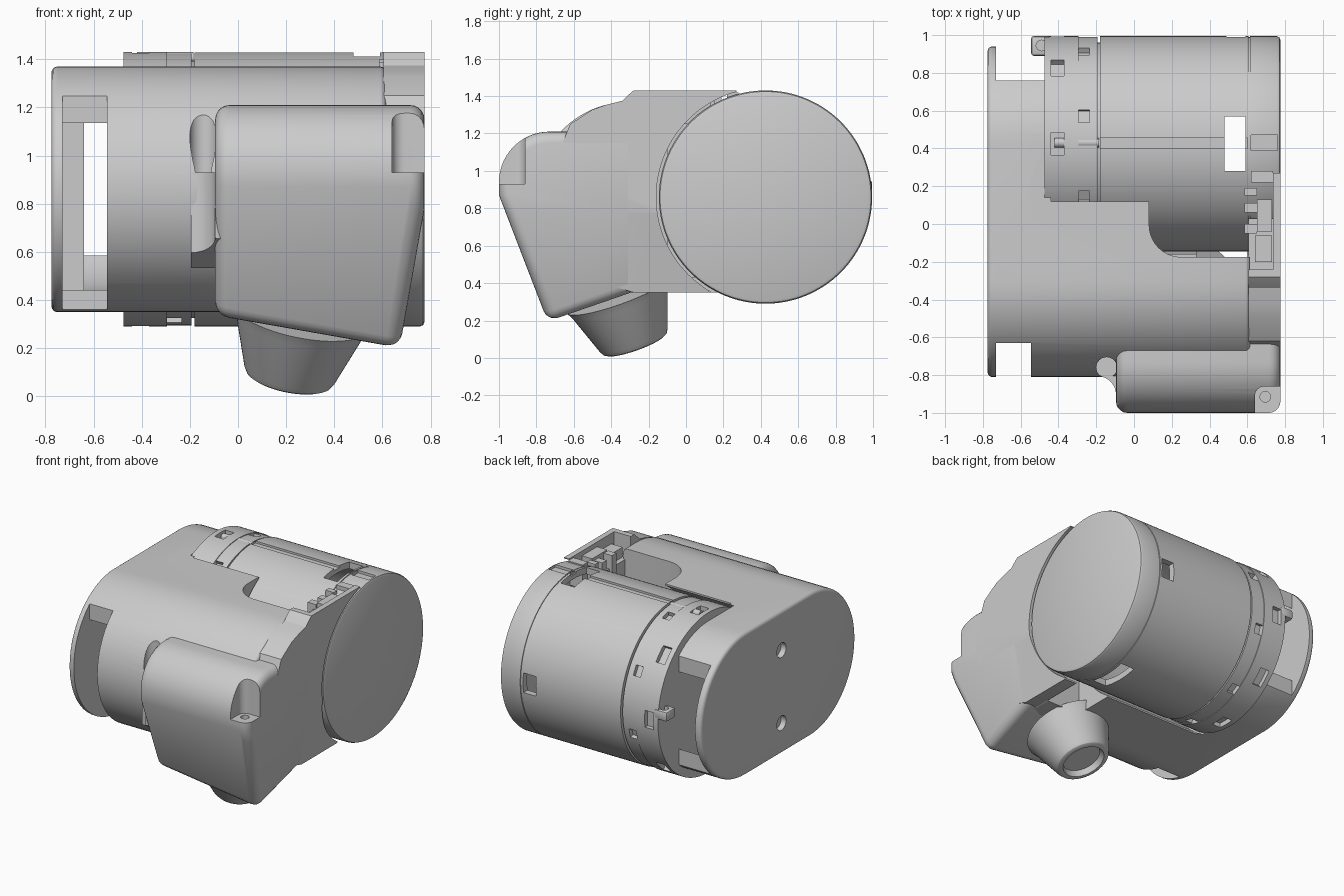
import bpy, bmesh
from math import sin, cos, pi, radians
from mathutils import Vector, Matrix

cube = bpy.data.objects.get("Cube")
if cube:
    bpy.data.objects.remove(cube, do_unlink=True)

grey = bpy.data.materials.new("light grey plastic")
grey.use_nodes = True
grey.diffuse_color = (0.6, 0.6, 0.6, 1)
grey.node_tree.nodes["Principled BSDF"].inputs["Base Color"].default_value = (0.6, 0.6, 0.6, 1)

BY, BZ = 0.425, 0.86      # bin axis
BR = 0.57                 # bin radius


def finish(bm, name):
    bmesh.ops.recalc_face_normals(bm, faces=bm.faces)
    me = bpy.data.meshes.new(name)
    bm.to_mesh(me)
    bm.free()
    me.materials.append(grey)
    ob = bpy.data.objects.new(name, me)
    bpy.context.collection.objects.link(ob)
    return ob


def prism(name, pts, a, b, axis="x", planes=()):
    """Extrude a profile along x or z, then trim it by planes."""
    bm = bmesh.new()
    put = (lambda p: (a, *p)) if axis == "x" else (lambda p: (*p, a))
    face = bm.faces.new([bm.verts.new(put(p)) for p in pts])
    ext = bmesh.ops.extrude_face_region(bm, geom=[face])["geom"]
    move = Vector((b - a, 0, 0)) if axis == "x" else Vector((0, 0, b - a))
    bmesh.ops.translate(bm, vec=move, verts=[v for v in ext if isinstance(v, bmesh.types.BMVert)])
    for co, no in planes:
        geom = bm.verts[:] + bm.edges[:] + bm.faces[:]
        bmesh.ops.bisect_plane(bm, geom=geom, plane_co=co, plane_no=no, clear_outer=True)
        bmesh.ops.holes_fill(bm, edges=[e for e in bm.edges if e.is_boundary], sides=0)
    return finish(bm, name)


def box(name, x0, x1, y0, y1, z0, z1):
    return prism(name, [(y0, z0), (y1, z0), (y1, z1), (y0, z1)], x0, x1)


def lathe(name, pts, origin, axis, segs=96):
    """Revolve (distance, radius) points about an axis; ends close on the axis."""
    bm = bmesh.new()
    verts = [bm.verts.new((r, 0, d)) for d, r in pts]
    edges = [bm.edges.new(p) for p in zip(verts, verts[1:])]
    bmesh.ops.spin(bm, geom=verts + edges, cent=(0, 0, 0), axis=(0, 0, 1), angle=2 * pi, steps=segs)
    bmesh.ops.remove_doubles(bm, verts=bm.verts, dist=1e-4)
    turn = Vector((0, 0, 1)).rotation_difference(Vector(axis)).to_matrix().to_4x4()
    bm.transform(Matrix.Translation(origin) @ turn)
    return finish(bm, name)


def rod(name, origin, axis, r, length, segs=32):
    return lathe(name, [(0, 0), (0, r), (length, r), (length, 0)], origin, axis, segs)


def arc(cy, cz, r, a0, a1, n):
    return [(cy + r * cos(radians(a0 + (a1 - a0) * i / n)),
             cz + r * sin(radians(a0 + (a1 - a0) * i / n))) for i in range(n + 1)]


def stadium(r):
    return arc(0.43, BZ, r, -90, 90, 32) + arc(-0.3, BZ, r, 90, 270, 32)


def apply(ob, mod):
    bpy.context.view_layer.objects.active = ob
    bpy.ops.object.modifier_apply(modifier=mod.name)


def bevel(ob, width, segs=4, angle=40):
    m = ob.modifiers.new("Bevel", "BEVEL")
    m.width, m.segments, m.angle_limit = width, segs, radians(angle)
    m.use_clamp_overlap = False
    apply(ob, m)


def cut(ob, *cutters):
    for c in cutters:
        m = ob.modifiers.new("Cut", "BOOLEAN")
        m.operation, m.solver, m.object = "DIFFERENCE", "EXACT", c
        apply(ob, m)
        bpy.data.objects.remove(c, do_unlink=True)


def bin_space():
    return rod("cutter", (-0.474, BY, BZ), (1, 0, 0), 0.584, 1.5, 128)


# Main housing: stadium shell with a hollow left end
housing = prism("housing", stadium(0.51), -0.775, 0.615)
bevel(housing, 0.025)
top_gap = ([(-0.44, 0.12), (0.08, 0.12)] + arc(0.25, -0.005, 0.17, 180, 270, 10)
           + [(0.62, -0.175), (0.62, 1.1), (-0.44, 1.1)])
cut(housing, bin_space(),
    prism("cutter", top_gap, BZ, 1.5, "z"),
    box("cutter", -0.44, 0.62, 0.12, 1.1, 0.2, BZ),
    box("cutter", 0.33, 0.6, -0.175, 1.1, 0.2, BZ),
    prism("cutter", stadium(0.43), -0.73, -0.47),
    box("cutter", -0.73, -0.46, 0.76, 1.1, 0.2, 1.5),
    box("cutter", -0.73, -0.545, -0.9, -0.63, 0.3, 1.25),
    box("cutter", -0.73, -0.545, -0.9, -0.4, 0.2, 0.6),
    rod("cutter", (-0.145, -0.76, 0.93), (0, 0, 1), 0.055, 0.5),
    rod("cutter", (-0.145, -0.765, 0.87), (0, 0, 1), 0.028, 0.2),
    *[rod("cutter", (-0.8, 0.03, z), (1, 0, 0), 0.052, 0.065) for z in (0.57, 1.09)])

# Support inside the hollow end
box("end_support", -0.735, -0.64, -0.1, 0.1, 0.4, 1.32)

# Front box with sloped underside and drafted right side
draft = ((0.775, 0, 0.78), (0.56, 0, -0.1))
under = ((0.66, -0.7, 0.2), (-0.2, 0.357, -1))
front_profile = arc(-0.73, 0.94, 0.27, 180, 90, 14) + [(-0.25, 1.21), (-0.25, 0), (-0.665, 0), (-1, 0.87)]
front_box = prism("front_box", front_profile, -0.095, 0.775, planes=(draft, under))
bevel(front_box, 0.06, 5)
corner = [(0.64, -1.1), (0.8, -1.1), (0.8, -0.86)] + arc(0.69, -0.91, 0.05, 90, 180, 6)
cut(front_box, prism("cutter", corner, 0.93, 1.4, "z"),
    rod("cutter", (0.695, -0.915, 0.87), (0, 0, 1), 0.028, 0.2))

# Concave blend between the front box and the drum
blend = [(-0.05, -0.9)] + arc(-0.195, -0.905, 0.1, 0, 90, 8) + [(-0.195, -0.7), (-0.05, -0.7)]
blend_block = prism("box_blend", blend, 0.45, 0.93, "z", [((0, -0.81, 0.6), (0, -0.6, -1))])

# Right side wall hugging the bin
wall_profile = [(-0.72, 1.0), (-0.62, 1.25), (-0.5, 1.328), (-0.42, 1.355), (-0.34, 1.375), (-0.315, 1.4),
                (-0.28, 1.43), (0.27, 1.43), (0.27, 0.9), (0.12, 0.35), (-0.28, 0.35), (-0.62, 0.45)]
side_wall = prism("side_wall", wall_profile, 0.605, 0.775, planes=(draft,))
cut(side_wall, bin_space(), box("cutter", 0.6, 0.735, -0.24, 0.4, 1.29, 1.5))

# Latch parts in the side wall recess
for i, (x0, x1, y0, y1, z1) in enumerate([
        (0.64, 0.73, -0.2, -0.06, 1.36), (0.585, 0.65, -0.05, 0.0, 1.39), (0.65, 0.73, -0.04, 0.13, 1.4),
        (0.585, 0.65, 0.06, 0.11, 1.38), (0.585, 0.65, 0.15, 0.19, 1.4), (0.62, 0.735, 0.22, 0.28, 1.42)]):
    box(f"latch_part_{i + 1}", x0, x1, y0, y1, 1.25, z1)

# Cylindrical bin with collar, groove and end cap
bin_profile = [(-0.475, 0), (-0.475, BR), (-0.295, BR), (-0.295, 0.565), (-0.193, 0.565), (-0.193, 0.535),
               (-0.18, 0.535), (-0.18, BR), (0.607, BR), (0.607, 0.564), (0.613, 0.564), (0.613, BR),
               (0.755, BR), (0.769, 0.564), (0.775, 0.55), (0.775, 0)]
dust_bin = lathe("bin", bin_profile, (0, BY, BZ), (1, 0, 0), 128)
cut(dust_bin, rod("cutter", (-0.16, BY, BZ), (1, 0, 0), 0.525, 0.88, 96),
    box("cutter", 0.48, 0.59, 0.28, 0.57, 0, 2),
    box("cutter", 0.49, 0.59, 0.8, 1.2, 0.79, 0.93),
    box("cutter", -0.18, 0.6, 0.4, 0.455, 1.415, 1.5),
    box("cutter", 0.62, 0.76, 0.39, 0.47, 1.41, 1.5))


def pocket(x0, x1, angle, half):
    c = box("cutter", x0, x1, -half, half, BR - 0.035, BR + 0.1)
    c.data.transform(Matrix.Translation((0, BY, BZ)) @ Matrix.Rotation(radians(angle), 4, "X"))
    return c


# Rows of small pockets around the collar
for k in range(8):
    cut(dust_bin, pocket(-0.295, -0.235, 30 + 45 * k, 0.035), pocket(-0.44, -0.37, 45 * k, 0.06))

# Latch rod and screw tab on the bin collar
rod("latch_rod", (-0.42, 0.43, 1.405), (1, 0, 0), 0.025, 0.235, 16)
tab = box("screw_tab", -0.545, -0.44, 0.89, 0.995, 0.88, 0.95)
bevel(tab, 0.015, 2)
cut(tab, rod("cutter", (-0.49, 0.945, 0.9), (0, 0, 1), 0.028, 0.2))

# Tapered hose nozzle below the front box
nozzle = [(0.05, 0), (0.05, 0.13), (0.0, 0.145), (0.0, 0.165), (-0.008, 0.18), (-0.03, 0.193),
          (-0.25, 0.27), (-0.29, 0.29), (-0.29, 0)]
nozzle[0], nozzle[1] = (-0.04, 0), (-0.04, 0.13)
lathe("nozzle", nozzle, (0.21, -0.27, 0.07), Vector((-0.2, 0.357, -1)).normalized(), 64)

# Smooth the rounded surfaces and keep edges sharp
for ob in bpy.context.scene.objects:
    if ob.type == "MESH":
        bpy.ops.object.select_all(action="DESELECT")
        ob.select_set(True)
        bpy.context.view_layer.objects.active = ob
        bpy.ops.object.shade_smooth_by_angle(angle=radians(30))
